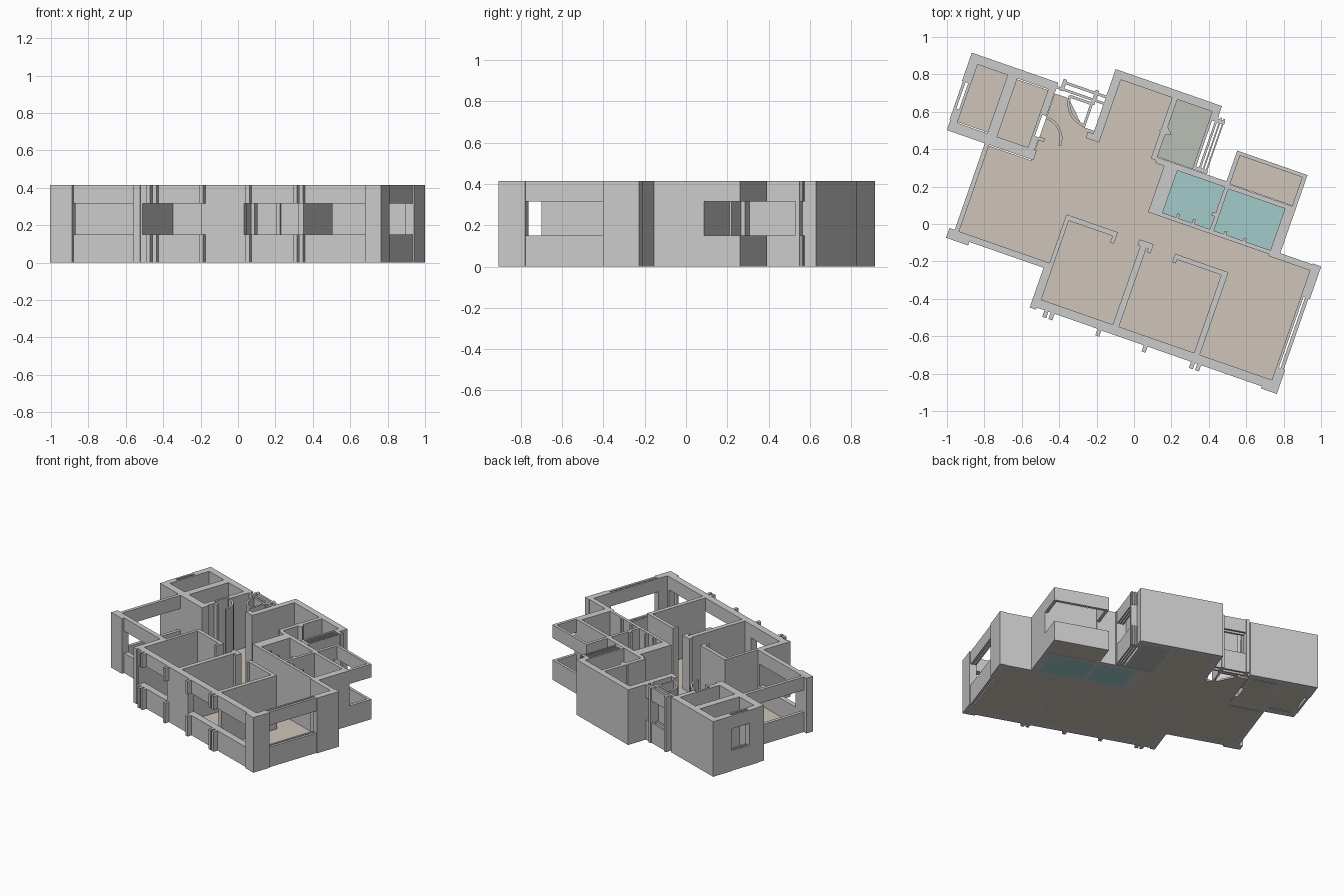
import bpy, bmesh, math
from mathutils import Matrix

# The plan is laid out square in (u, v) and turned as a whole
ROT = Matrix.Rotation(math.radians(-19.2), 4, 'Z')
H, SILL, HEAD, FLOOR = 0.415, 0.15, 0.315, 0.012


def material(name, rgb):
    m = bpy.data.materials.new(name)
    m.diffuse_color = (*rgb, 1)
    return m


def prism(bm, pts, z0, z1):
    vs = [bm.verts.new((u, v, z0)) for u, v in pts]
    face = bm.faces.new(vs)
    top = bmesh.ops.extrude_face_region(bm, geom=[face])
    for g in top['geom']:
        if isinstance(g, bmesh.types.BMVert):
            g.co.z = z1


def rect(u0, u1, v0, v1):
    return [(u0, v0), (u1, v0), (u1, v1), (u0, v1)]


def part(name, outlines, spans=((0, H),), mat=None):
    bm = bmesh.new()
    for pts in outlines:
        for z0, z1 in spans:
            prism(bm, pts, z0, z1)
    bmesh.ops.recalc_face_normals(bm, faces=bm.faces)
    bm.transform(ROT)
    me = bpy.data.meshes.new(name)
    bm.to_mesh(me)
    bm.free()
    ob = bpy.data.objects.new(name, me)
    bpy.context.collection.objects.link(ob)
    if mat:
        me.materials.append(mat)
    return ob


def walls(name, *rects):
    part(name, [rect(*r) for r in rects])


def windows(name, *rects):
    # sill wall below and lintel above an opening
    part(name, [rect(*r) for r in rects], ((0, SILL), (HEAD, H)))


def arc(cu, cv, r, a0, a1, t=0.014, n=8):
    angs = [math.radians(a0 + (a1 - a0) * i / n) for i in range(n + 1)]
    ring = [(cu + r * math.cos(a), cv + r * math.sin(a)) for a in angs]
    return ring + [(cu + (r - t) * math.cos(a), cv + (r - t) * math.sin(a)) for a in reversed(angs)]


beige = material("beige_floor", (0.62, 0.56, 0.49))
teal = material("teal_floor", (0.37, 0.60, 0.60))
sage = material("sage_floor", (0.50, 0.52, 0.47))

# Floors
main = [(-.87, -.345), (-.335, -.345), (-.335, -.545), (.97, -.545), (.97, .075),
        (.79, .085), (.05, .085), (.05, .365), (-.03, .365), (-.03, .705),
        (-.32, .705), (-.32, .355), (-.36, .355), (-.36, .40), (-.43, .40),
        (-.55, .52), (-.63, .52), (-.63, .14), (-.87, .14)]
F = ((0, FLOOR),)
part("main_floor", [main], F, beige)
part("side_room_floors", [rect(-1.07, -.90, .205, .53), rect(-.845, -.67, .20, .525)], F, beige)
part("balcony_floor", [rect(.415, .767, .37, .532)], F, beige)
part("bathroom_floors", [rect(.125, .393, .107, .346), rect(.415, .735, .105, .343)], F, teal)
part("kitchen_floor", [rect(0, .197, .38, .705)], F, sage)

# Corner block with two small rooms
walls("corner_block_walls",
      (-1.12, -.63, .53, .58), (-1.11, -.62, .145, .20),
      (-1.12, -1.07, .42, .53), (-1.115, -1.07, .20, .27),
      (-.90, -.845, .20, .53), (-.67, -.632, .39, .53), (-.67, -.632, .20, .27))
walls("corner_block_inner_wall", (-.67, -.655, .27, .39))
windows("corner_block_window", (-1.115, -1.10, .27, .42), (-1.085, -1.07, .27, .42))

# Living room edges
walls("living_room_pier", (-.925, -.80, -.40, -.345))
windows("living_room_windows", (-.895, -.87, -.345, .145), (-.80, -.375, -.38, -.345))

# Front bedrooms
walls("bedroom_outer_walls",
      (-.38, -.335, -.593, -.345), (0, .24, -.595, -.545), (.955, 1.02, -.595, -.545),
      (.97, 1.02, -.545, -.47), (.97, 1.02, -.07, .115), (.79, .97, .075, .11))
windows("bedroom_front_windows", (-.335, 0, -.593, -.545), (.24, .955, -.595, -.545))
windows("bedroom_side_window", (.97, .984, -.47, -.07), (.993, 1.012, -.47, -.07))
walls("bedroom_partitions",
      (-.358, -.335, -.345, -.07), (-.335, -.067, -.098, -.07), (-.088, -.067, -.135, -.098),
      (.07, .105, -.545, -.10), (.055, .135, -.10, -.068), (.115, .135, -.12, -.10),
      (.53, .562, -.545, -.10), (.26, .562, -.104, -.078), (.26, .28, -.125, -.104))
windows("facade_fins", *[(u, u + .022, -.63, -.593) for u in (-.30, -.265, .0, .262, .53, .565)])
walls("corner_fins", (-.38, -.345, -.605, -.59), (.93, 1.02, -.607, -.593))

# Entrance with two door swings
windows("entrance_lintels", (-.632, -.365, .548, .562), (-.60, -.365, .585, .60))
walls("entrance_jambs", (-.61, -.59, .545, .61), (-.43, -.41, .53, .61), (-.55, -.43, .525, .54),
      (-.432, -.418, .40, .53), (-.395, -.365, .35, .385), (-.632, -.60, .255, .275))
part("door_swings", [arc(-.425, .533, .13, 180, 270), arc(-.63, .265, .125, 0, 90)])

# Upper middle room and kitchen
walls("upper_room_walls",
      (-.365, -.32, .35, .75), (-.32, .237, .705, .75), (-.03, 0, .36, .705),
      (.197, .237, .66, .705), (.197, .212, .38, .66))
part("folding_door", [[(0, .55), (.035, .515), (.0, .505), (-.04, .515)]])
windows("kitchen_window", (.228, .240, .40, .69), (.250, .258, .40, .69), (.268, .276, .40, .69))
walls("kitchen_window_ends", (.237, .28, .66, .68), (.212, .28, .38, .40))

# Bathrooms
walls("bathroom_walls",
      (.05, .125, .085, .36), (0, .415, .346, .378), (.393, .415, .107, .346),
      (.415, .79, .343, .368), (.735, .79, .075, .343), (.05, .735, .085, .107))
walls("bathroom_fittings", (.20, .215, .107, .13), (.29, .305, .107, .13),
      (.47, .485, .105, .125), (.58, .595, .105, .125), (.375, .393, .18, .20))

# Balcony bands, open all the way round
windows("balcony_parapet", (.392, .415, .378, .552), (.415, .767, .532, .552), (.767, .79, .368, .552))
